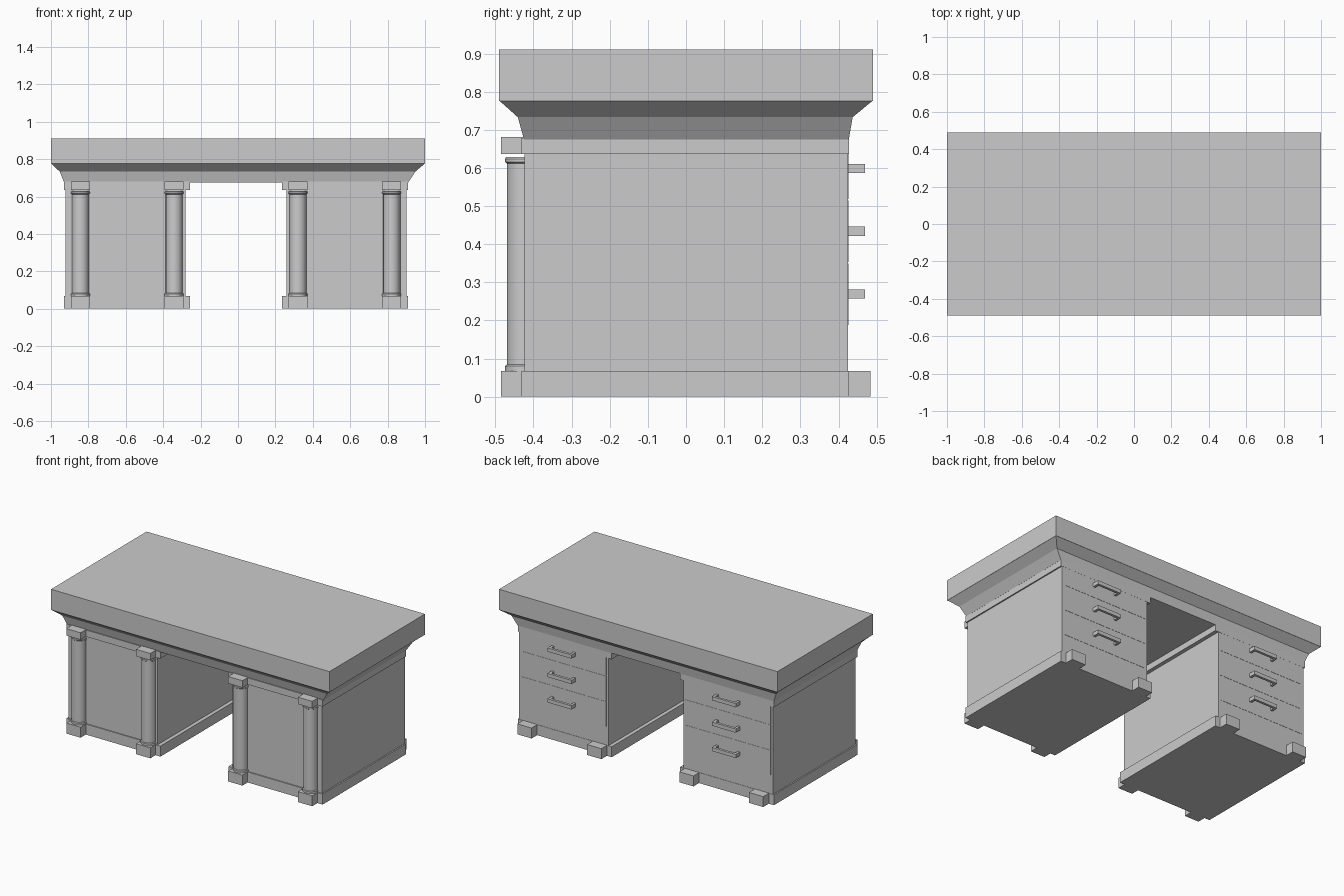
import bpy, bmesh
from math import radians, pi, cos, sin

if "Cube" in bpy.data.objects:
    bpy.data.objects.remove(bpy.data.objects["Cube"])

CX = -0.0105  # the pedestals mirror about this x


def make(name, bm):
    bmesh.ops.recalc_face_normals(bm, faces=bm.faces[:])
    me = bpy.data.meshes.new(name)
    bm.to_mesh(me)
    bm.free()
    ob = bpy.data.objects.new(name, me)
    bpy.context.collection.objects.link(ob)
    return ob


def box(name, x0, x1, y0, y1, z0, z1):
    bm = bmesh.new()
    bmesh.ops.create_cube(bm, size=1)
    for v in bm.verts:
        v.co = (x1 if v.co.x > 0 else x0, y1 if v.co.y > 0 else y0, z1 if v.co.z > 0 else z0)
    return make(name, bm)


def loft(name, rings):
    """Closed solid through a stack of equal-sized point rings."""
    bm = bmesh.new()
    rows = [[bm.verts.new(p) for p in r] for r in rings]
    n = len(rows[0])
    for a, b in zip(rows, rows[1:]):
        for i in range(n):
            j = (i + 1) % n
            bm.faces.new((a[i], a[j], b[j], b[i]))
    bm.faces.new(rows[0][::-1])
    bm.faces.new(rows[-1])
    return make(name, bm)


def side_box(name, s, a, b, *yz):
    """Box given by distances from the mirror line, on side s."""
    x0, x1 = sorted((CX + s * a, CX + s * b))
    return box(name, x0, x1, *yz)


# table top slab
box("table_top", -1, 1, -0.49, 0.49, 0.776, 0.91)

# moulding under the top: x0, x1, y0, y1, z
steps = [(-0.93, 0.91, -0.425, 0.427, 0.675),
         (-0.953, 0.948, -0.441, 0.437, 0.733),
         (-0.999, 0.999, -0.489, 0.489, 0.776)]
loft("moulding", [[(a, c, z), (b, c, z), (b, d, z), (a, d, z)] for a, b, c, d, z in steps])


# column with a ring at each end
def column(name, x, y):
    prof = [(0.051, 0.068), (0.051, 0.080), (0.046, 0.084),
            (0.046, 0.612), (0.051, 0.616), (0.051, 0.624), (0.047, 0.629)]
    n = 16
    ob = loft(name, [[(x + r * cos(2 * pi * i / n), y + r * sin(2 * pi * i / n), z)
                      for i in range(n)] for r, z in prof])
    bpy.ops.object.select_all(action='DESELECT')
    ob.select_set(True)
    bpy.context.view_layer.objects.active = ob
    bpy.ops.object.shade_smooth_by_angle(angle=radians(30))


# U-shaped drawer pull, extruded upward
def handle(name, x, z):
    y, w, t, d = 0.424, 0.086, 0.016, 0.046
    pts = [(-w, 0), (-w, d), (w, d), (w, 0), (w - t, 0), (w - t, d - t), (t - w, d - t), (t - w, 0)]
    loft(name, [[(x + px, y + py, zz) for px, py in pts] for zz in (z - 0.012, z + 0.012)])


for s, side in ((-1, "left"), (1, "right")):
    # pedestal body with base and top trims
    side_box(side + "_pedestal", s, 0.2695, 0.9115, -0.424, 0.425, 0.03, 0.66)
    side_box(side + "_base_trim", s, 0.245, 0.92, -0.431, 0.427, 0, 0.068)
    side_box(side + "_top_trim", s, 0.245, 0.92, -0.431, 0.427, 0.636, 0.679)

    # columns with caps, and feet front and back
    for k, d in (("inner", 0.331), ("outer", 0.832)):
        tag = side + "_" + k
        column(tag + "_column", CX + s * d, -0.424)
        side_box(tag + "_column_cap", s, d - 0.051, d + 0.051, -0.485, -0.42, 0.636, 0.681)
        side_box(tag + "_front_foot", s, d - 0.051, d + 0.051, -0.485, -0.42, 0, 0.068)
        side_box(tag + "_back_foot", s, d - 0.051, d + 0.051, 0.42, 0.484, 0, 0.068)

    # drawer fronts and pulls on the back
    for i, z in enumerate((0.599, 0.434, 0.269)):
        top = min(z + 0.081, 0.636)
        side_box(f"{side}_drawer_{i + 1}", s, 0.285, 0.896, 0.40, 0.4265, z - 0.081, top)
        handle(f"{side}_drawer_handle_{i + 1}", CX + s * 0.59, z)
